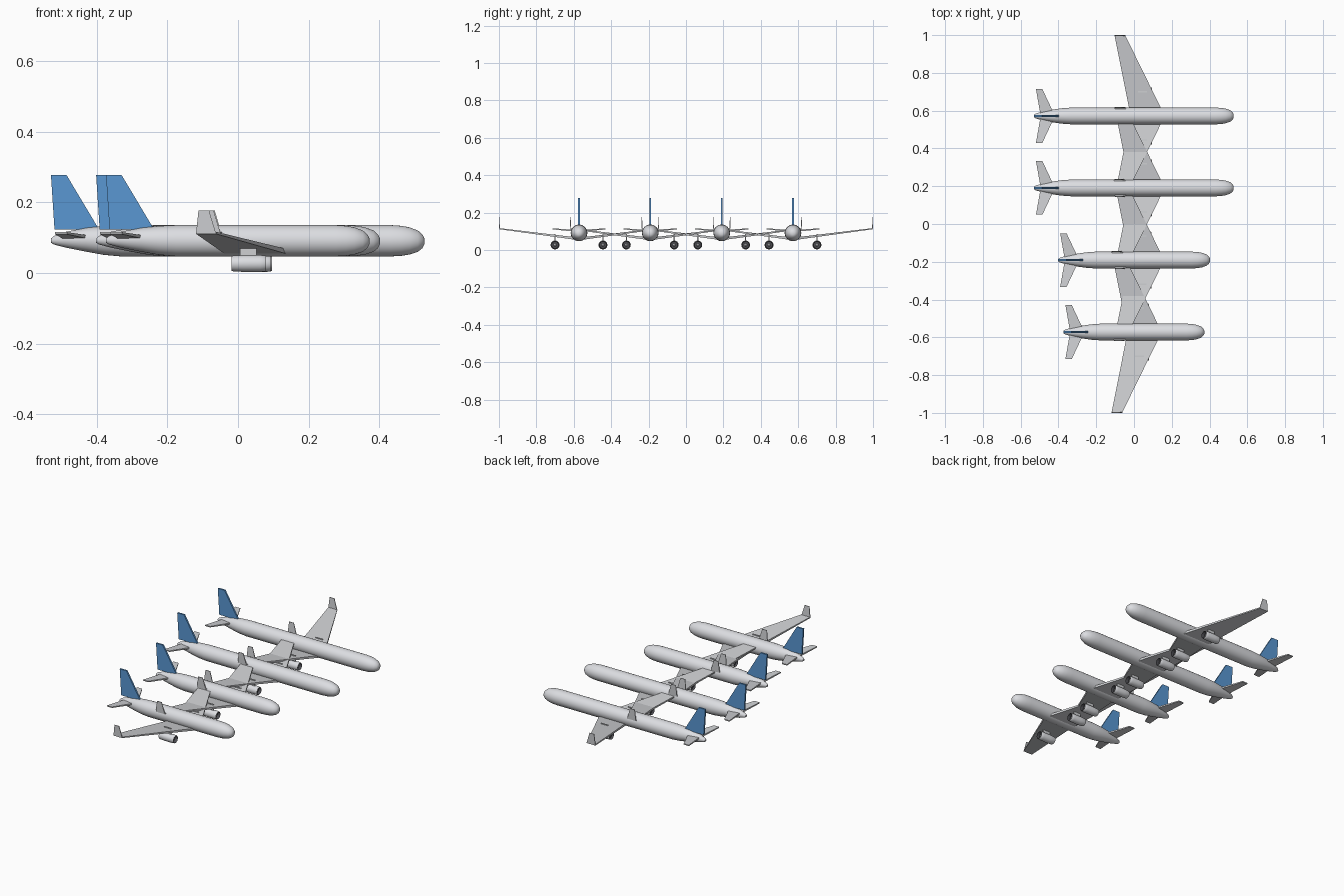
import bpy, bmesh, math

if "Cube" in bpy.data.objects:
    bpy.data.objects.remove(bpy.data.objects["Cube"])


def material(name, rgb):
    m = bpy.data.materials.new(name)
    m.diffuse_color = (*rgb, 1.0)
    m.use_nodes = True
    m.node_tree.nodes["Principled BSDF"].inputs["Base Color"].default_value = m.diffuse_color
    return m


BODY = material("light grey", (0.72, 0.73, 0.76))
WING = material("wing grey", (0.62, 0.63, 0.65))
BLUE = material("tail blue", (0.10, 0.31, 0.65))
DARK = material("dark grey", (0.07, 0.07, 0.08))


def finish(bm, name, mats, smooth=False):
    bmesh.ops.recalc_face_normals(bm, faces=bm.faces)
    me = bpy.data.meshes.new(name)
    bm.to_mesh(me)
    bm.free()
    for m in mats:
        me.materials.append(m)
    ob = bpy.data.objects.new(name, me)
    bpy.context.collection.objects.link(ob)
    if smooth:
        bpy.ops.object.select_all(action='DESELECT')
        ob.select_set(True)
        bpy.context.view_layer.objects.active = ob
        bpy.ops.object.shade_smooth_by_angle(angle=math.radians(40))
    return ob


def bridge(bm, rings, cap=True):
    """Skin a list of vertex rings into one closed shell; returns the faces per band."""
    n = len(rings[0])
    bands = []
    for a, b in zip(rings, rings[1:]):
        bands.append([bm.faces.new((a[i], a[(i + 1) % n], b[(i + 1) % n], b[i]))
                      for i in range(n)])
    if cap:
        bands.append([bm.faces.new(rings[0]), bm.faces.new(rings[-1])])
    return bands


def tube(name, profile, y, mats, dark_bands=(), sides=32):
    """Round body along x from (x, z centre, radius) stations."""
    bm = bmesh.new()
    rings = []
    for x, z, r in profile:
        rings.append([bm.verts.new((x, y + r * math.cos(2 * math.pi * i / sides),
                                    z + r * math.sin(2 * math.pi * i / sides)))
                      for i in range(sides)])
    bands = bridge(bm, rings)
    for b in dark_bands:
        for f in bands[b]:
            f.material_index = 1
    return finish(bm, name, mats, smooth=True)


def plate(name, sections, y0, side, mat):
    """Flat surface lofted through (x_back, x_front, y, z, y_half, z_half) sections."""
    bm = bmesh.new()
    rings = []
    for xb, xf, y, z, hy, hz in sections:
        rings.append([bm.verts.new((x, y0 + side * (y + s * hy), z + s * hz))
                      for x, s in ((xb, -1), (xf, -1), (xf, 1), (xb, 1))])
    bridge(bm, rings)
    return finish(bm, name, [mat])


CZ = 0.0915

def aircraft(y, tail, nose, wx):
    # fuselage with upswept tail cone and blunt nose
    tube("fuselage", [
        (tail, 0.092, 0.006), (tail + 0.008, 0.093, 0.012),
        (tail + 0.04, 0.0945, 0.022), (tail + 0.10, 0.0945, 0.034),
        (tail + 0.15, 0.0925, 0.041), (tail + 0.20, CZ, 0.0445),
        (nose - 0.096, CZ, 0.0445), (nose - 0.065, 0.0913, 0.0425),
        (nose - 0.042, 0.091, 0.0385), (nose - 0.018, 0.0905, 0.030),
        (nose - 0.005, 0.090, 0.019), (nose, 0.090, 0.009)], y, [BODY])

    # vertical fin
    plate("tail_fin", [
        (tail + 0.010, tail + 0.136, 0, 0.124, 0.005, 0),
        (tail, tail + 0.044, 0, 0.278, 0.005, 0)], y, 1, BLUE)

    for side in (-1, 1):
        # swept main wing
        plate("wing", [
            (wx - 0.018, wx + 0.163, 0.0, 0.059, 0, 0.007),
            (wx - 0.103, wx - 0.046, 0.426, 0.114, 0, 0.003)], y, side, WING)
        # upturned wing tip
        plate("winglet", [
            (wx - 0.103, wx - 0.046, 0.425, 0.111, 0.0025, 0),
            (wx - 0.096, wx - 0.066, 0.4275, 0.177, 0.0015, 0)], y, side, WING)
        # tailplane
        plate("tailplane", [
            (tail + 0.036, tail + 0.112, 0.0, 0.101, 0, 0.005),
            (tail + 0.011, tail + 0.045, 0.142, 0.113, 0, 0.003)], y, side, WING)
        # engine pylon
        plate("engine_pylon", [
            (wx + 0.022, wx + 0.068, 0.128, 0.046, 0.003, 0),
            (wx + 0.022, wx + 0.068, 0.128, 0.086, 0.003, 0)], y, side, WING)
        # engine: outer cowl, hollow intake and exhaust
        ex = wx - 0.002
        tube("engine", [
            (ex + 0.012, 0.027, 0.005), (ex + 0.012, 0.027, 0.0175),
            (ex, 0.027, 0.0205), (ex + 0.004, 0.027, 0.022),
            (ex + 0.035, 0.027, 0.0238), (ex + 0.08, 0.027, 0.0238),
            (ex + 0.095, 0.027, 0.0225), (ex + 0.098, 0.027, 0.0205),
            (ex + 0.080, 0.027, 0.0185), (ex + 0.080, 0.027, 0.008),
            (ex + 0.090, 0.027, 0.002)],
            y + side * 0.128, [BODY, DARK], dark_bands=(0, 1, 7, 8), sides=24)


# row of four, in three fuselage lengths: y, tail x, nose x, wing offset
for spec in ((0.572, -0.530, 0.528, 0.0), (0.191, -0.530, 0.528, 0.0),
             (-0.191, -0.402, 0.402, -0.003), (-0.572, -0.374, 0.372, -0.016)):
    aircraft(*spec)
